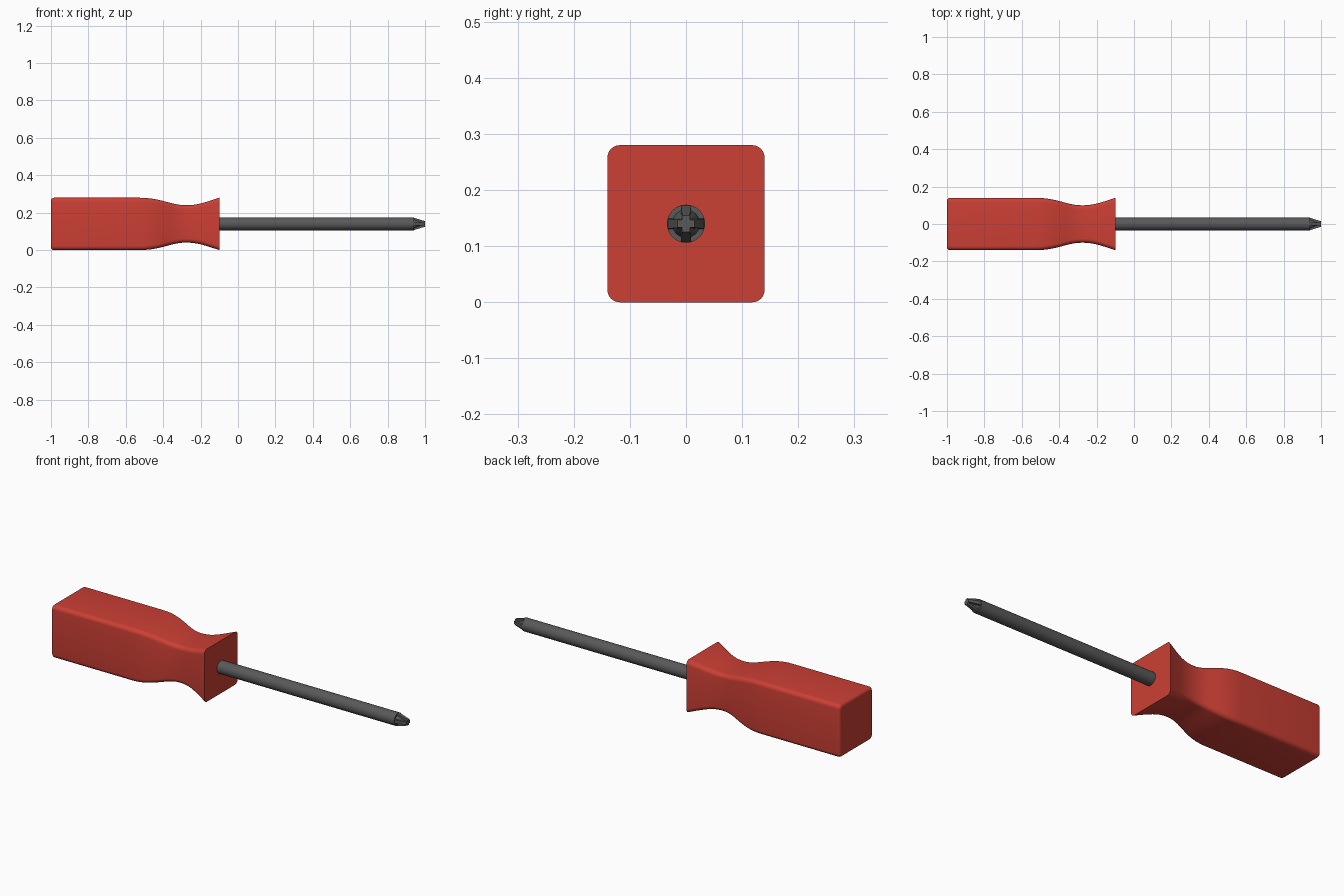
import bpy, bmesh, math
from mathutils import Vector
from mathutils.geometry import interpolate_bezier

if "Cube" in bpy.data.objects:
    bpy.data.objects.remove(bpy.data.objects["Cube"])

CZ = 0.14  # height of the tool's axis


def material(name, rgb):
    m = bpy.data.materials.new(name)
    m.diffuse_color = (*rgb, 1)
    m.use_nodes = True
    m.node_tree.nodes["Principled BSDF"].inputs["Base Color"].default_value = m.diffuse_color
    return m


def loft(name, rings, mat, smooth=True):
    """Skin a list of (x, [(y, z), ...]) sections and cap both ends."""
    bm = bmesh.new()
    loops = [[bm.verts.new((x, y, CZ + z)) for y, z in sec] for x, sec in rings]
    n = len(loops[0])
    for a, b in zip(loops, loops[1:]):
        for i in range(n):
            j = (i + 1) % n
            bm.faces.new((a[i], a[j], b[j], b[i]))
    bm.faces.new(loops[0][::-1])
    bm.faces.new(loops[-1])
    bmesh.ops.recalc_face_normals(bm, faces=bm.faces[:])
    me = bpy.data.meshes.new(name)
    bm.to_mesh(me)
    bm.free()
    ob = bpy.data.objects.new(name, me)
    bpy.context.collection.objects.link(ob)
    me.materials.append(mat)
    if smooth:
        bpy.ops.object.select_all(action='DESELECT')
        ob.select_set(True)
        bpy.context.view_layer.objects.active = ob
        bpy.ops.object.shade_smooth_by_angle(angle=math.radians(35))
    return ob


def rounded_square(h, r, steps=6):
    pts = []
    for q, (sy, sz) in enumerate([(1, 1), (-1, 1), (-1, -1), (1, -1)]):
        for k in range(steps + 1):
            a = math.radians(90 * (q + k / steps))
            pts.append((sy * (h - r) + r * math.cos(a), sz * (h - r) + r * math.sin(a)))
    return pts


def circle(r, n=32):
    return [(r * math.cos(2 * math.pi * i / n), r * math.sin(2 * math.pi * i / n)) for i in range(n)]


def cross(reach, w):
    """Plus-shaped section: four arms of half width w."""
    arm = [(reach, -w), (reach, w), (w, w)]
    pts = []
    for c, s in [(1, 0), (0, 1), (-1, 0), (0, -1)]:
        pts += [(y * c - z * s, y * s + z * c) for y, z in arm]
    return pts


red = material("red_plastic", (0.6, 0.05, 0.035))
steel = material("dark_steel", (0.1, 0.1, 0.1))

# Handle: rounded butt, straight grip, pinched waist, flared collar
R = 0.022
B = 0.016
rings = []
for k in range(6):
    a = math.radians(90 * k / 5)
    inset = B * (1 - math.sin(a))
    rings.append((-1 + B * (1 - math.cos(a)), rounded_square(0.14 - inset, R - inset)))
curve = interpolate_bezier(Vector((-0.53, 0.14)), Vector((-0.41, 0.14)),
                           Vector((-0.36, 0.1)), Vector((-0.28, 0.1)), 15)
curve += interpolate_bezier(Vector((-0.28, 0.1)), Vector((-0.22, 0.1)),
                            Vector((-0.19, 0.11)), Vector((-0.1, 0.14)), 12)[1:]
rings += [(p.x, rounded_square(p.y, R)) for p in curve]
loft("handle", rings, red)

# Shaft: round rod set into the collar
loft("shaft", [(-0.14, circle(0.034)), (0.94, circle(0.034))], steel)

# Tip: tapered cross-shaped driver blades with a solid core
loft("cross_tip", [(0.93, cross(0.0325, 0.009)), (0.942, cross(0.0325, 0.009)),
                   (1.0, cross(0.015, 0.007))], steel, smooth=False)
loft("tip_core", [(0.93, circle(0.025, 16)), (0.94, circle(0.025, 16)),
                  (0.985, circle(0.009, 16))], steel)
